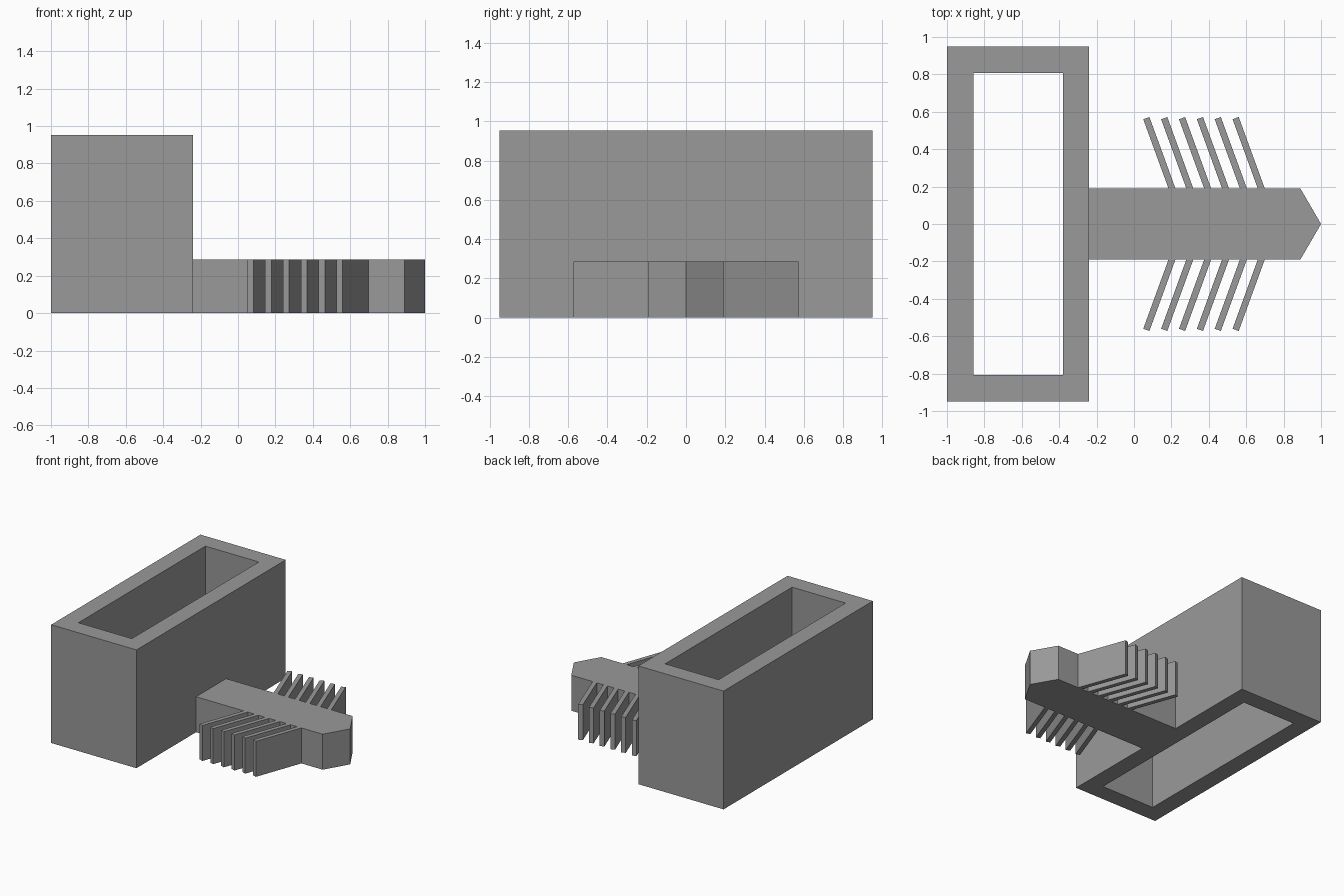
import bpy, bmesh, math
from mathutils import Vector

if "Cube" in bpy.data.objects:
    bpy.data.objects.remove(bpy.data.objects["Cube"])

grey = bpy.data.materials.new("mid_grey")
grey.diffuse_color = (0.32, 0.32, 0.32, 1)
grey.use_nodes = True
grey.node_tree.nodes["Principled BSDF"].inputs["Base Color"].default_value = grey.diffuse_color


def finish(name, bm):
    bmesh.ops.recalc_face_normals(bm, faces=bm.faces[:])
    mesh = bpy.data.meshes.new(name)
    bm.to_mesh(mesh)
    bm.free()
    mesh.materials.append(grey)
    obj = bpy.data.objects.new(name, mesh)
    bpy.context.collection.objects.link(obj)
    return obj


def extrude_up(bm, faces, height):
    new = bmesh.ops.extrude_face_region(bm, geom=faces)["geom"]
    verts = [v for v in new if isinstance(v, bmesh.types.BMVert)]
    bmesh.ops.translate(bm, verts=verts, vec=(0, 0, height))


def prism(name, outline, height):
    bm = bmesh.new()
    face = bm.faces.new([bm.verts.new((x, y, 0)) for x, y in outline])
    extrude_up(bm, [face], height)
    return finish(name, bm)


# Open rectangular sleeve: a ring of four quads raised to full height
bm = bmesh.new()
def rectangle(x0, x1, y):
    return [bm.verts.new((px, py, 0)) for px, py in ((x0, -y), (x1, -y), (x1, y), (x0, y))]
outer = rectangle(-1.0, -0.24, 0.95)
inner = rectangle(-0.857, -0.38, 0.808)
ring = [bm.faces.new((outer[i], outer[(i + 1) % 4], inner[(i + 1) % 4], inner[i])) for i in range(4)]
extrude_up(bm, ring, 0.953)
bmesh.ops.dissolve_limit(bm, angle_limit=0.001, verts=bm.verts[:], edges=[])
finish("rectangular_sleeve", bm)

# Pointed shaft
HEIGHT, HALF = 0.286, 0.191
prism("pointed_shaft", [(-0.24, -HALF), (0.889, -HALF), (1.0, 0), (0.889, HALF), (-0.24, HALF)], HEIGHT)

# Swept-back fins, with square ends, along both sides of the shaft
angle = math.radians(20)
along = Vector((math.sin(angle), -math.cos(angle)))
across = Vector((math.cos(angle), math.sin(angle)))
for i in range(6):
    tip = Vector((0.0825 + i * 0.0955, 0.572))
    tip_back = tip - across * 0.035
    root = [p + along * ((p.y - HALF) / math.cos(angle)) for p in (tip, tip_back)]
    outline = [tip, tip_back, root[1], root[0]]
    for side, label in ((1, "back"), (-1, "front")):
        prism(f"{label}_fin_{i + 1}", [(p.x, p.y * side) for p in outline], HEIGHT)
